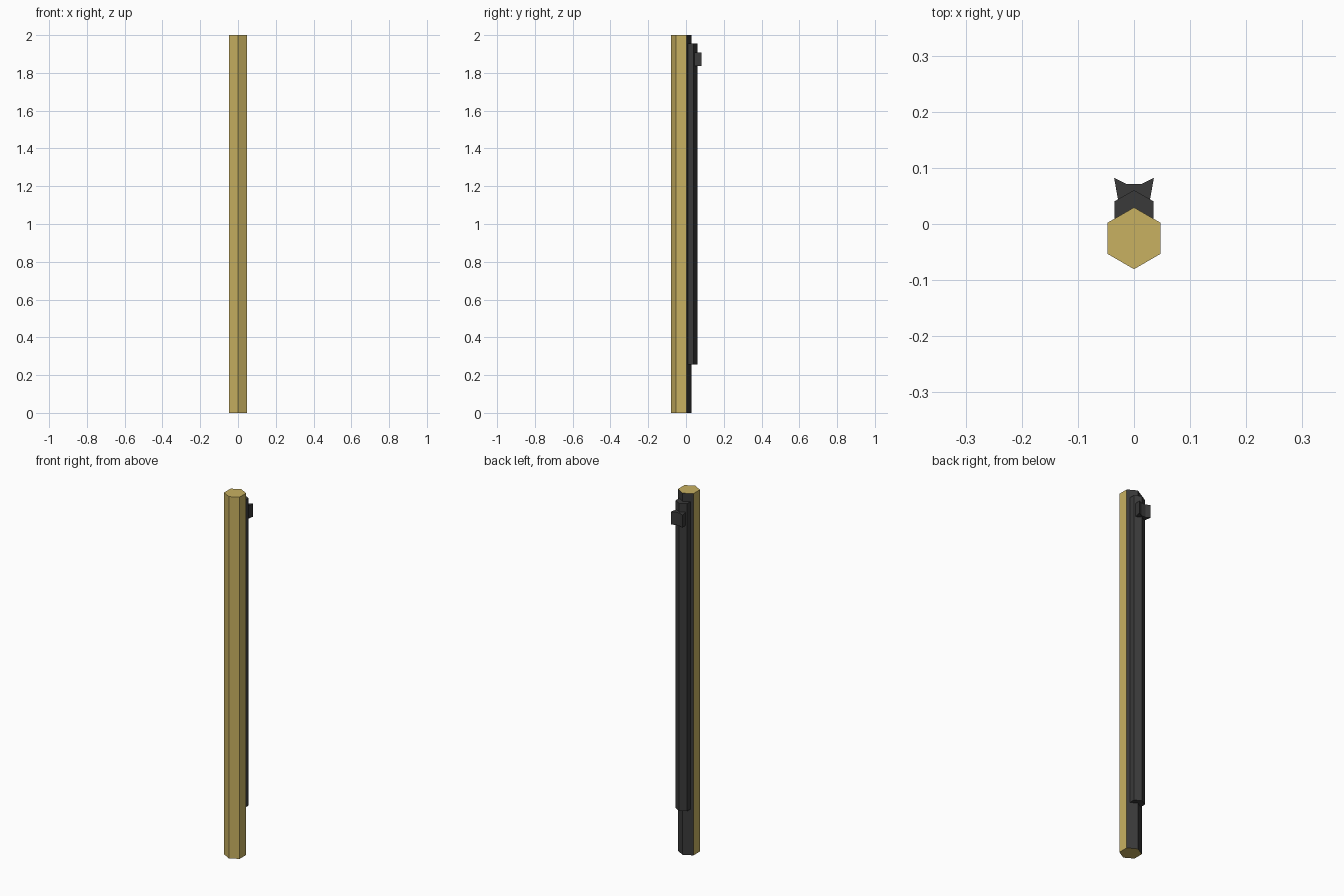
import bpy, bmesh, math

if "Cube" in bpy.data.objects:
    bpy.data.objects.remove(bpy.data.objects["Cube"])


def material(name, rgb):
    m = bpy.data.materials.new(name)
    m.diffuse_color = (*rgb, 1)
    m.use_nodes = True
    m.node_tree.nodes["Principled BSDF"].inputs["Base Color"].default_value = m.diffuse_color
    return m


gold = material("gold", (0.58, 0.44, 0.12))
dark = material("charcoal", (0.042, 0.042, 0.042))


def prism(name, profile, z0, z1, mats):
    """Upright prism from an xy profile."""
    bm = bmesh.new()
    face = bm.faces.new([bm.verts.new((x, y, z0)) for x, y in profile])
    ext = bmesh.ops.extrude_face_region(bm, geom=[face], use_keep_orig=True)
    for v in ext["geom"]:
        if isinstance(v, bmesh.types.BMVert):
            v.co.z = z1
    bmesh.ops.recalc_face_normals(bm, faces=bm.faces)
    bm.normal_update()
    if len(mats) > 1:  # the two slanted back faces take the second colour
        for f in bm.faces:
            f.material_index = 1 if f.normal.y > 0.3 else 0
    mesh = bpy.data.meshes.new(name)
    bm.to_mesh(mesh)
    bm.free()
    for m in mats:
        mesh.materials.append(m)
    ob = bpy.data.objects.new(name, mesh)
    bpy.context.collection.objects.link(ob)
    return ob


def hexagon(cy, r):
    return [(r * math.sin(i * math.pi / 3), cy + r * math.cos(i * math.pi / 3))
            for i in range(6)]


# Main post: gold with a dark back
prism("post", hexagon(-0.0255, 0.055), 0, 2, [gold, dark])

# Slimmer rail set into the back
prism("back_rail", hexagon(0.0205, 0.04), 0.255, 1.955, [dark])

# Flared clip near the top of the rail
half = [(0.0275, 0.038), (0.0355, 0.0825), (0.0125, 0.071)]
prism("clip", half + [(-x, y) for x, y in reversed(half)], 1.837, 1.908, [dark])
